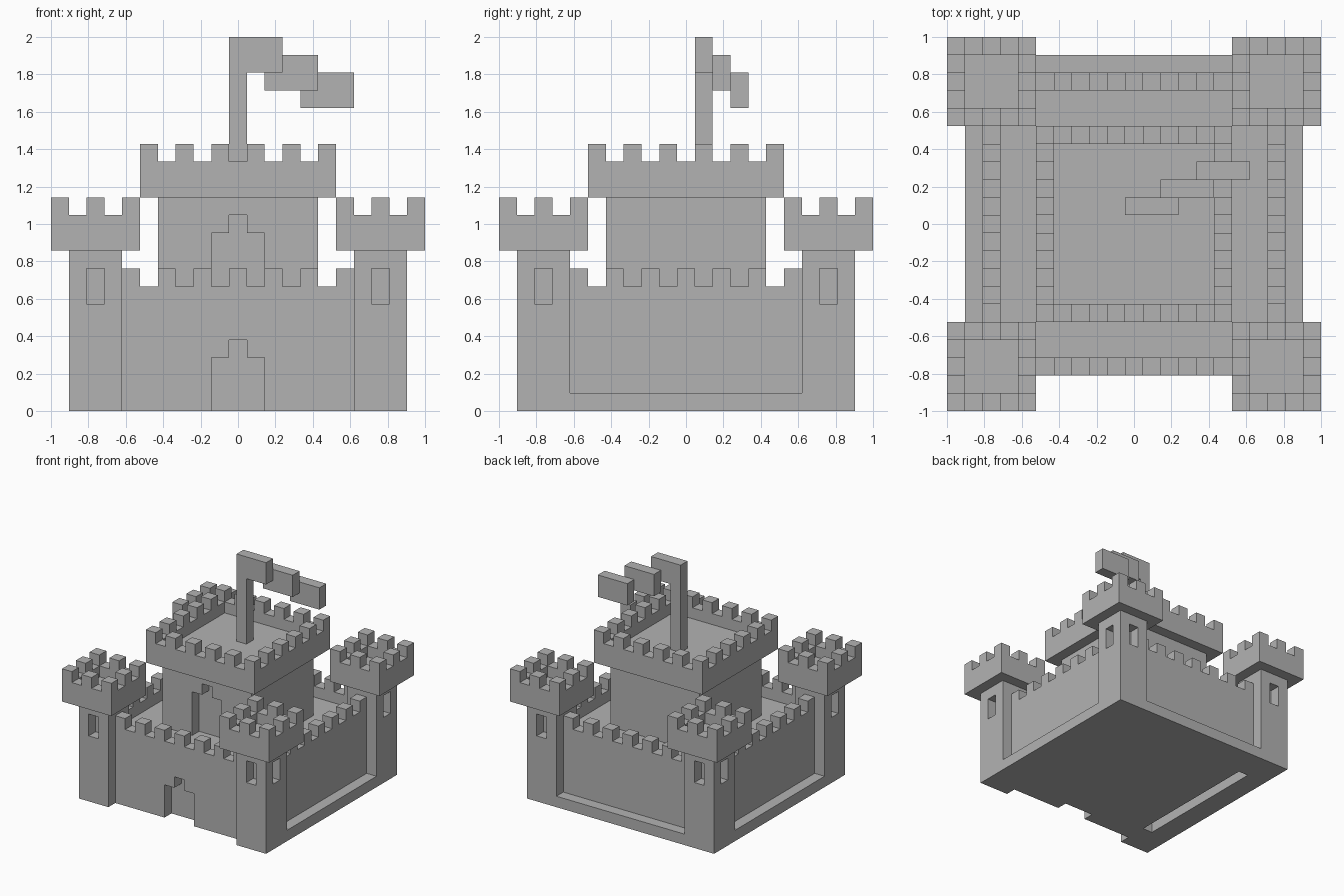
import bpy
import bmesh
from mathutils import Vector

if "Cube" in bpy.data.objects:
    bpy.data.objects.remove(bpy.data.objects["Cube"], do_unlink=True)

N = 21            # blocks along the longest side
U = 2 / N         # size of one block

stone = bpy.data.materials.new("grey_stone")
stone.use_nodes = True
grey = (0.45, 0.45, 0.45, 1)
stone.diffuse_color = grey
stone.node_tree.nodes["Principled BSDF"].inputs["Base Color"].default_value = grey


def add_box(bm, lo, hi):
    """Add a box between two corners given in blocks."""
    lo, hi = Vector(lo), Vector(hi)
    centre, size = (lo + hi) / 2, hi - lo
    verts = bmesh.ops.create_cube(bm, size=1)["verts"]
    for v in verts:
        p = centre + size * v.co
        v.co = Vector((p.x * U - 1, p.y * U - 1, p.z * U))


def build(name, boxes):
    bm = bmesh.new()
    for lo, hi in boxes:
        add_box(bm, lo, hi)
    mesh = bpy.data.meshes.new(name)
    bm.to_mesh(mesh)
    bm.free()
    mesh.materials.append(stone)
    obj = bpy.data.objects.new(name, mesh)
    bpy.context.scene.collection.objects.link(obj)
    return obj


def carve(obj, cuts):
    """Cut boxes out of an object and keep the finished mesh."""
    cutters = []
    for lo, hi in cuts:
        cutter = build("cutter", [(lo, hi)])
        cutter.hide_render = True
        mod = obj.modifiers.new("cut", "BOOLEAN")
        mod.operation, mod.solver, mod.object = "DIFFERENCE", "EXACT", cutter
        cutters.append(cutter)
    graph = bpy.context.evaluated_depsgraph_get()
    graph.update()
    mesh = bpy.data.meshes.new_from_object(obj.evaluated_get(graph))
    obj.modifiers.clear()
    obj.data = mesh
    for cutter in cutters:
        bpy.data.objects.remove(cutter, do_unlink=True)


def merlons(name, x, y, n, z, skip=0):
    """Every other block around a square ring, leaving out the corners if asked."""
    blocks = []
    for i in range(n):
        for j in range(n):
            on_ring = i in (0, n - 1) or j in (0, n - 1)
            in_corner = min(i, n - 1 - i) < skip and min(j, n - 1 - j) < skip
            if on_ring and (i + j) % 2 == 0 and not in_corner:
                blocks.append(((x + i, y + j, z), (x + i + 1, y + j + 1, z + 1)))
    return build(name, blocks)


def crown(name, x, y, n, z):
    """Overhanging parapet with a sunken floor and merlons."""
    parapet = build(name + "_parapet", [((x, y, z), (x + n, y + n, z + 2))])
    carve(parapet, [((x + 1, y + 1, z + 1), (x + n - 1, y + n - 1, z + 3))])
    merlons(name + "_merlons", x, y, n, z + 2)


def doorway(y, z, h, bottom):
    """Stepped arch, one block deep, cut into a front face at y."""
    return [((9, y - 1, bottom), (12, y + 1, z + h)),
            ((10, y - 1, bottom), (11, y + 1, z + h + 1))]


# Outer wall with raised courtyard, gate and a slot in the underside
wall = build("outer_wall", [((2, 2, 0), (19, 19, 7))])
carve(wall, [((3, 3, 6), (18, 18, 8)), ((3, 4, -1), (4, 17, 1))] + doorway(2, 0, 3, -1))
merlons("wall_merlons", 2, 2, 17, 7, skip=2)

# Low ledges along the sides and back
build("base_ledges", [((1, 4, 0), (2, 17, 1)), ((19, 4, 0), (20, 17, 1)),
                      ((4, 19, 0), (17, 20, 1))])

# Corner towers, each with a window on both outer faces
for side, right in (("left", False), ("right", True)):
    for end, back in (("front", False), ("back", True)):
        def place(lo, hi):
            x = (lo[0], hi[0]) if right else (N - hi[0], N - lo[0])
            y = (N - hi[1], N - lo[1]) if back else (lo[1], hi[1])
            return (x[0], y[0], lo[2]), (x[1], y[1], hi[2])

        name = f"{end}_{side}_tower"
        tower = build(name, [place((1, 1, 0), (4, 4, 9))])
        carve(tower, [place((2, 0, 6), (3, 2, 8)), place((0, 2, 6), (2, 3, 8))])
        corner = place((0, 0, 9), (5, 5, 11))[0]
        crown(name, corner[0], corner[1], 5, 9)

# Central keep with its door
keep = build("keep", [((6, 6, 6), (15, 15, 12))])
carve(keep, doorway(6, 7, 3, 5))
crown("keep", 5, 5, 11, 12)

# Flagpole and stepped flag
build("flagpole", [((10, 11, 13), (11, 12, 21))])
build("flag", [((11 if k == 0 else 10 + 2 * k, 11 + k, 19 - k),
                (13 + 2 * k, 12 + k, 21 - k)) for k in range(3)])
